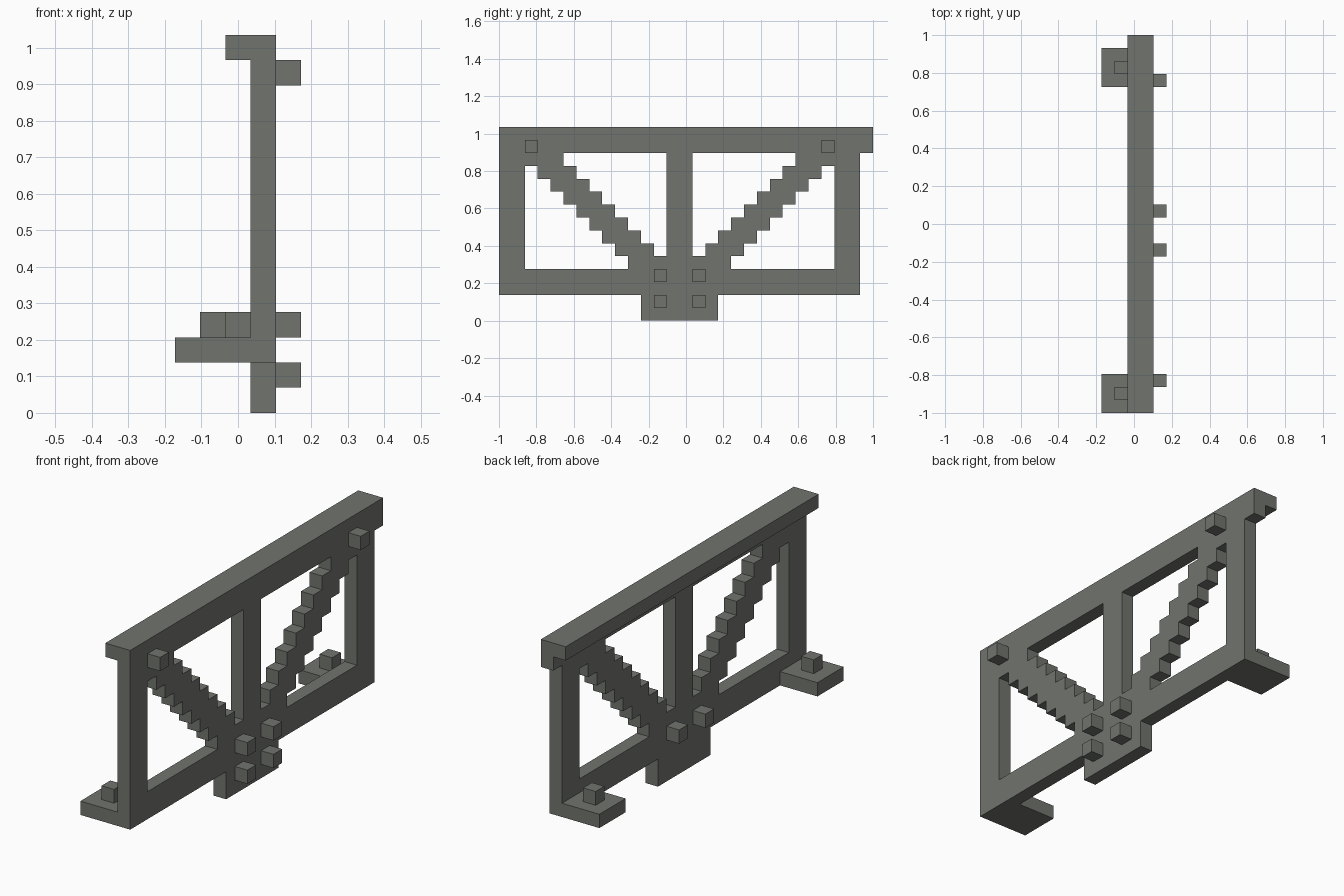
import bpy, bmesh

if "Cube" in bpy.data.objects:
    bpy.data.objects.remove(bpy.data.objects["Cube"], do_unlink=True)

U = 2 / 29                  # one block
LEN, MID = 29, 28           # overall length; the truss mirrors about half of MID
FRAME = (3, 4)              # block range of the panel thickness

steel = bpy.data.materials.new("weathered grey steel")
steel.use_nodes = True
GREY = (0.165, 0.174, 0.158, 1)
steel.diffuse_color = GREY
bsdf = steel.node_tree.nodes["Principled BSDF"]
bsdf.inputs["Base Color"].default_value = GREY
bsdf.inputs["Roughness"].default_value = 0.8


def prism(name, xr, outline):
    """Extrude a (y, z) block outline through the x range xr."""
    bm = bmesh.new()

    def place(x, y, z):
        return bm.verts.new(((x - 2.5) * U, (y - LEN / 2) * U, z * U))

    face = bm.faces.new([place(xr[0], y, z) for y, z in outline])
    grown = bmesh.ops.extrude_face_region(bm, geom=[face])
    moved = [g for g in grown["geom"] if isinstance(g, bmesh.types.BMVert)]
    bmesh.ops.translate(bm, verts=moved, vec=((xr[1] - xr[0]) * U, 0, 0))
    bmesh.ops.recalc_face_normals(bm, faces=bm.faces)
    mesh = bpy.data.meshes.new(name)
    bm.to_mesh(mesh)
    bm.free()
    mesh.materials.append(steel)
    obj = bpy.data.objects.new(name, mesh)
    bpy.context.collection.objects.link(obj)
    return obj


def box(name, xr, yr, zr):
    return prism(name, xr, [(yr[0], zr[0]), (yr[1], zr[0]), (yr[1], zr[1]), (yr[0], zr[1])])


def pair(name, xr, outline):
    """Build a part at the -y end and its mirror at the +y end."""
    prism("front_" + name, xr, outline)
    prism("back_" + name, xr, [(MID - y, z) for y, z in outline])


def rect(y, z, w=1, h=1):
    return [(y, z), (y + w, z), (y + w, z + h), (y, z + h)]


# Rails and centre members
box("top_rail", FRAME, (0, LEN), (13, 14))
box("top_cap", (2, 4), (0, LEN), (14, 15))
box("bottom_rail", FRAME, (0, MID), (2, 4))
box("centre_post", FRAME, (13, 15), (4, 13))
box("centre_gusset", FRAME, (11, 17), (0, 2))

# End posts and stepped diagonal braces
pair("post", FRAME, rect(0, 4, 2, 9))
lower, upper = [], []
for row in range(4, 13):
    start = 14 - row
    lower += [(start, row), (start, row + 1)]
    upper += [(start + 3, row), (start + 3, row + 1)]
pair("brace", FRAME, lower + upper[::-1])

# Feet with their studs
pair("foot", (0, 3), rect(0, 2, 3, 1))
pair("foot_stud", (1, 2), rect(1, 3))

# Studs on the outer face, then on the inner face
for label, y, z in (("upper", 2, 13), ("middle", 12, 3), ("lower", 12, 1)):
    pair(label + "_outer_stud", (4, 5), rect(y, z))
pair("inner_stud", (2, 3), rect(12, 3))
